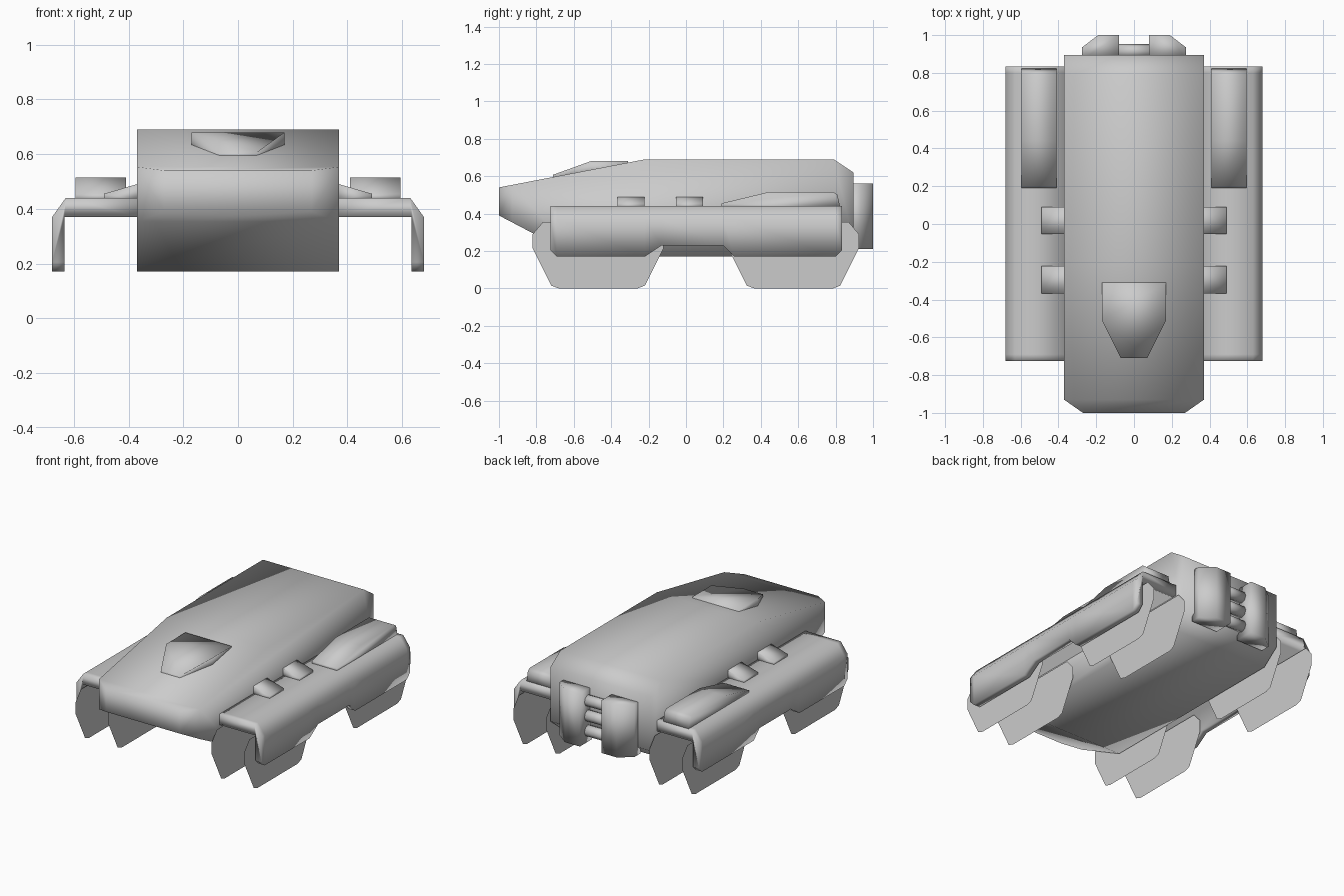
import bpy, bmesh, math
from mathutils import Vector

if "Cube" in bpy.data.objects:
    bpy.data.objects.remove(bpy.data.objects["Cube"])


def finish(bm, name, mirror=False):
    bmesh.ops.recalc_face_normals(bm, faces=bm.faces)
    me = bpy.data.meshes.new(name)
    bm.to_mesh(me)
    bm.free()
    me.polygons.foreach_set("use_smooth", [True] * len(me.polygons))
    ob = bpy.data.objects.new(name, me)
    bpy.context.collection.objects.link(ob)
    if mirror:
        ob.modifiers.new("Mirror", 'MIRROR').use_mirror_merge = False
    return ob


def prism(points, axis, a, b):
    """Extrude a 2D outline along an axis from a to b."""
    bm = bmesh.new()

    def place(p, t):
        c = list(p)
        c.insert("xyz".index(axis), t)
        return Vector(c)
    face = bm.faces.new([bm.verts.new(place(p, a)) for p in points])
    step = place((0, 0), b - a)
    ext = bmesh.ops.extrude_face_region(bm, geom=[face], use_keep_orig=True)
    for v in ext["geom"]:
        if isinstance(v, bmesh.types.BMVert):
            v.co += step
    return bm


def cut(bm, y):
    bmesh.ops.bisect_plane(bm, geom=bm.verts[:] + bm.edges[:] + bm.faces[:],
                           plane_co=(0, y, 0), plane_no=(0, 1, 0))


# hull: side profile across the width, nose corners narrowed
bm = prism([(-1, .39), (-1, .54), (-.22, .69), (.79, .69), (.895, .62),
            (.895, .26), (.78, .17), (-.58, .17)], 'x', -.37, .37)
cut(bm, -.93)
for v in bm.verts:
    if v.co.y < -.99:
        v.co.x *= .27 / .37
finish(bm, "hull")

# roof hatch with sloping front and base following the nose
bm = prism([(-.17, -.31), (-.17, -.51), (-.07, -.71),
            (.07, -.71), (.17, -.51), (.17, -.31)], 'z', .5, .68)
for v in bm.verts:
    if v.co.z < .6:
        v.co.z = .51 + .192 * (v.co.y + 1)
    elif v.co.y < -.7:
        v.co.z = .608
finish(bm, "roof_hatch")

# fenders: bent plate with a raised notch along the lower edge
bm = prism([(.36, .44), (.63, .44), (.68, .37), (.68, .17),
            (.635, .17), (.635, .37), (.36, .37)], 'y', -.725, .835)
for y in (-.69, -.22, -.13, .2, .26, .80):
    cut(bm, y)
for v in bm.verts:
    if v.co.z < .18:
        if -.14 < v.co.y < .21:
            v.co.z = .23
        elif v.co.y < -.7 or v.co.y > .82:
            v.co.z = .205
finish(bm, "fender", True)

# rear fender pods
finish(prism([(.19, .43), (.19, .455), (.44, .515), (.79, .515), (.81, .50), (.825, .43)],
             'x', .41, .595), "fender_pod", True)

# small wedge blocks between hull and fender
for i, y in enumerate((-.295, .018)):
    finish(prism([(.36, .43), (.36, .49), (.37, .49), (.49, .455), (.49, .43)][::-1],
                 'y', y - .072, y + .072), f"side_block_{i + 1}", True)

# thin track side plates, two per track unit
half = [(.21, 0), (.25, .015), (.35, .215), (.35, .29), (.295, .355)]
for name, cy in (("front", -.47), ("rear", .575)):
    for side, x in (("inner", .38), ("outer", .62)):
        bm = bmesh.new()
        ring = half + [(-y, z) for y, z in reversed(half)]
        bm.faces.new([bm.verts.new((x, cy + y, z)) for y, z in ring])
        finish(bm, f"{name}_track_plate_{side}", True)

# rear engine blocks
finish(prism([(.08, .87), (.08, 1), (.19, 1), (.275, .935), (.275, .87)],
             'z', .21, .56), "engine_block", True)

# bars joining the engine blocks
for i, z in enumerate((.285, .385, .485)):
    ring = [(.915 + .037 * math.cos(a), z + .037 * math.sin(a))
            for a in (math.tau * k / 8 for k in range(8))]
    finish(prism(ring, 'x', -.09, .09), f"engine_bar_{i + 1}")
